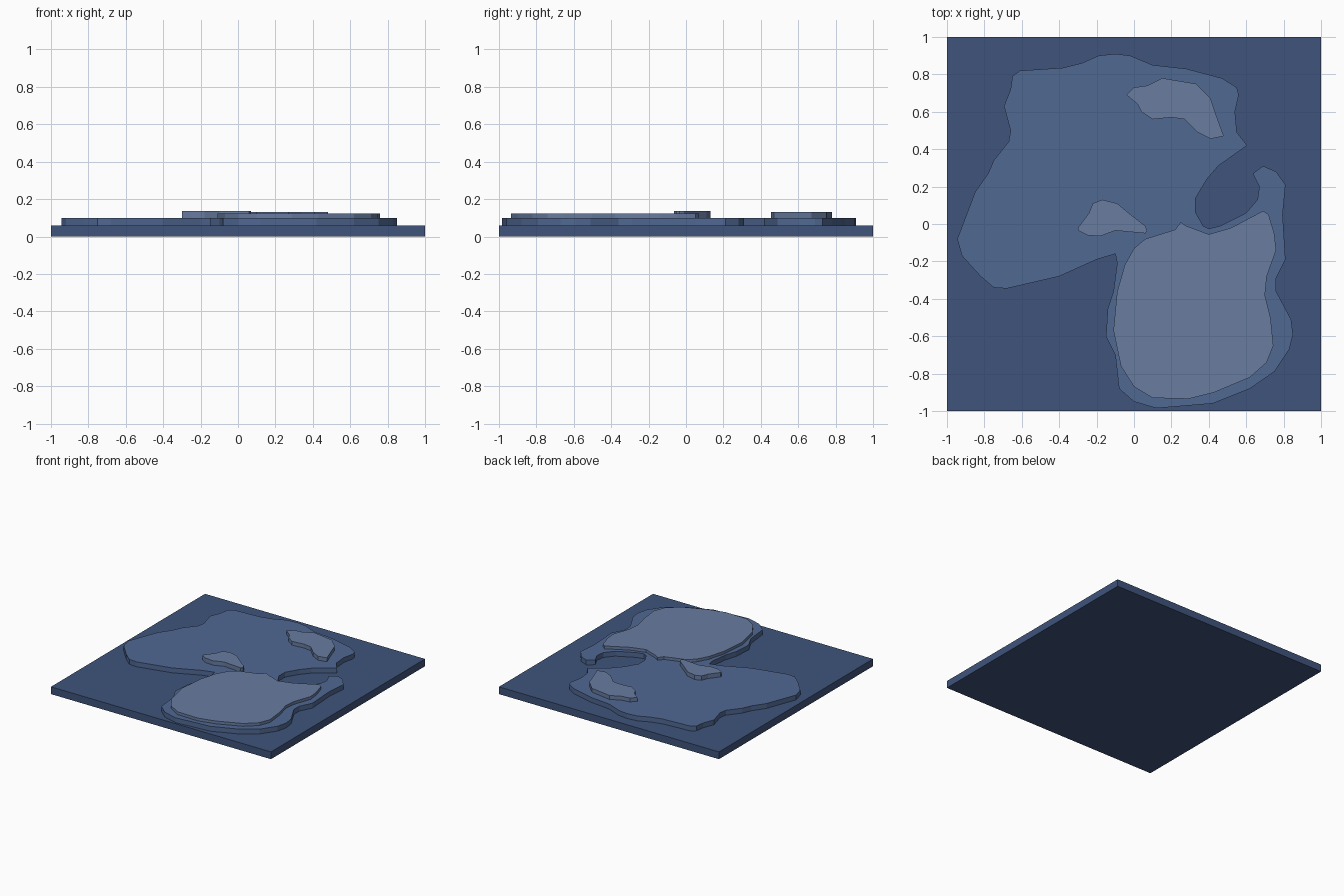
import bpy, bmesh


def material(name, rgb):
    m = bpy.data.materials.new(name)
    m.diffuse_color = (*rgb, 1)
    return m


def slab(name, outline, z0, z1, mat):
    """Extrude a flat outline from z0 to z1."""
    bm = bmesh.new()
    face = bm.faces.new([bm.verts.new((x, y, z0)) for x, y in outline])
    ext = bmesh.ops.extrude_face_region(bm, geom=[face], use_keep_orig=True)
    top = [v for v in ext["geom"] if isinstance(v, bmesh.types.BMVert)]
    bmesh.ops.translate(bm, verts=top, vec=(0, 0, z1 - z0))
    bmesh.ops.triangulate(bm, faces=[f for f in bm.faces if len(f.verts) > 4])
    bmesh.ops.recalc_face_normals(bm, faces=bm.faces)
    me = bpy.data.meshes.new(name)
    bm.to_mesh(me)
    bm.free()
    me.materials.append(mat)
    ob = bpy.data.objects.new(name, me)
    bpy.context.collection.objects.link(ob)
    return ob


sea = material("sea_blue", (0.05, 0.087, 0.2))
coast = material("land_blue", (0.08, 0.138, 0.288))
high = material("highland_blue", (0.138, 0.2, 0.352))

# Square base plate
slab("base_plate", [(-1, -1), (1, -1), (1, 1), (-1, 1)], 0, 0.06, sea)

# Main landmass with a bay on its right side, clockwise from upper left
land = [(-.65, .79), (-.61, .82), (-.38, .835), (-.28, .86), (-.19, .9),
        (-.1, .91), (-.02, .9), (.1, .85), (.28, .83), (.47, .78), (.55, .73),
        (.56, .69), (.54, .6), (.55, .49), (.605, .42), (.45, .31), (.39, .24),
        (.33, .14), (.33, .06), (.37, -.01), (.4, -.025), (.46, -.01),
        (.6, .06), (.66, .13), (.67, .2), (.635, .27), (.69, .31), (.76, .28),
        (.81, .21), (.795, .05), (.81, -.19), (.76, -.29), (.76, -.36),
        (.84, -.51), (.85, -.59), (.83, -.67), (.75, -.79), (.62, -.88),
        (.42, -.96), (.12, -.985), (0, -.95), (-.08, -.88), (-.1, -.7),
        (-.15, -.6), (-.14, -.45), (-.11, -.36), (-.09, -.21), (-.1, -.16),
        (-.2, -.19), (-.4, -.28), (-.68, -.345), (-.75, -.34), (-.82, -.28),
        (-.92, -.17), (-.945, -.08), (-.85, .17), (-.78, .27), (-.75, .34),
        (-.67, .44), (-.66, .5), (-.695, .63), (-.66, .72)]
slab("landmass", land, 0.06, 0.1, coast)

# Broad southern plateau
plateau = [(.25, .01), (.28, -.01), (.4, -.055), (.52, -.02), (.69, .07),
           (.72, .05), (.75, -.05), (.76, -.14), (.71, -.28), (.7, -.38),
           (.73, -.5), (.745, -.65), (.71, -.74), (.62, -.82), (.43, -.9),
           (.29, -.935), (.1, -.93), (0, -.87), (-.07, -.76), (-.11, -.57),
           (-.09, -.36), (-.05, -.22), (0, -.13), (.06, -.08), (.22, -.03)]
slab("south_plateau", plateau, 0.1, 0.123, high)

# Two small raised hills
north = [(-.04, .69), (0, .73), (.07, .74), (.15, .78), (.33, .75), (.41, .67),
         (.44, .58), (.48, .47), (.41, .455), (.34, .49), (.27, .56),
         (.2, .57), (.1, .56), (.04, .6), (.02, .64)]
slab("north_hill", north, 0.1, 0.132, high)

centre = [(-.3, -.02), (-.24, .06), (-.22, .11), (-.17, .13), (-.09, .11),
          (-.03, .06), (.06, -.01), (.07, -.035), (.06, -.05), (-.1, -.035),
          (-.18, -.065), (-.25, -.06), (-.3, -.035)]
slab("centre_hill", centre, 0.1, 0.136, high)
